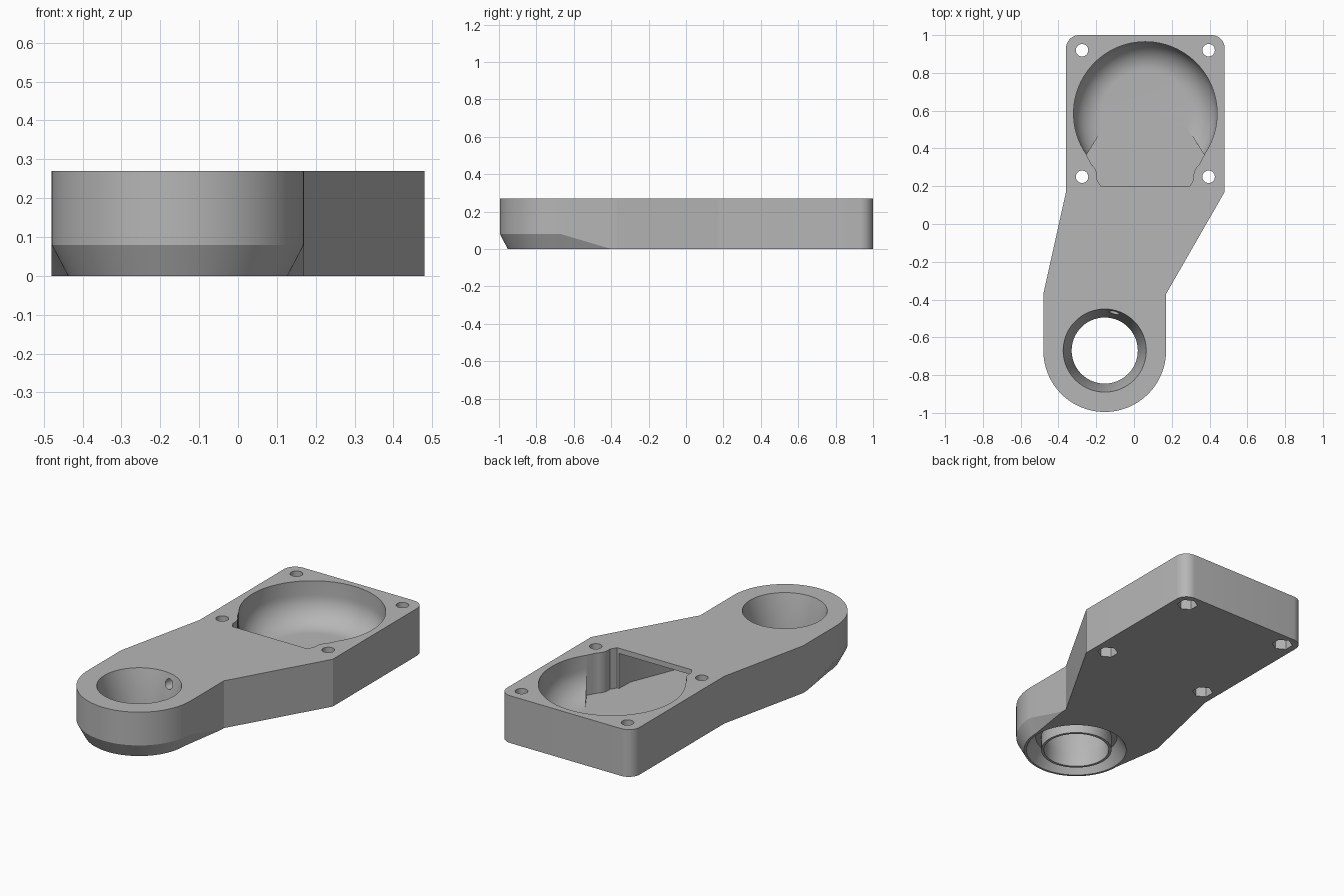
import bpy, bmesh, math
from mathutils import Vector, Matrix

H = 0.27                               # plate thickness
FLOOR = 0.04                           # pocket floor height
BORE = Vector((-0.155, -0.67, 0))      # ring end centre
PLATE = Vector((0.06, 0.585, 0))       # square end centre

cube = bpy.data.objects.get("Cube")
if cube:
    bpy.data.objects.remove(cube, do_unlink=True)

grey = bpy.data.materials.new("plain grey")
grey.use_nodes = True
colour = (0.47, 0.47, 0.47, 1)
grey.diffuse_color = colour
grey.node_tree.nodes["Principled BSDF"].inputs["Base Color"].default_value = colour


def finish(bm, name):
    bmesh.ops.remove_doubles(bm, verts=bm.verts, dist=1e-5)
    bmesh.ops.recalc_face_normals(bm, faces=bm.faces)
    mesh = bpy.data.meshes.new(name)
    bm.to_mesh(mesh)
    bm.free()
    mesh.materials.append(grey)
    obj = bpy.data.objects.new(name, mesh)
    bpy.context.collection.objects.link(obj)
    return obj


def arc(centre, radius, start, end, steps):
    angles = [math.radians(start + (end - start) * i / steps) for i in range(steps + 1)]
    return [(centre[0] + radius * math.cos(a), centre[1] + radius * math.sin(a)) for a in angles]


def lathe(name, profile, centre, steps=96):
    """Solid of revolution about the vertical line through centre."""
    bm = bmesh.new()
    verts = [bm.verts.new((r, 0, z)) for r, z in profile]
    edges = [bm.edges.new((a, b)) for a, b in zip(verts, verts[1:] + verts[:1])
             if a.co.x > 0 or b.co.x > 0]
    bmesh.ops.spin(bm, geom=verts + edges, cent=(0, 0, 0), axis=(0, 0, 1),
                   angle=math.tau, steps=steps)
    bmesh.ops.translate(bm, verts=bm.verts, vec=centre)
    return finish(bm, name)


def prism(name, outline, low, high):
    bm = bmesh.new()
    face = bm.faces.new([bm.verts.new((x, y, low)) for x, y in outline])
    new = bmesh.ops.extrude_face_region(bm, geom=[face])["geom"]
    bmesh.ops.translate(bm, vec=(0, 0, high - low),
                        verts=[v for v in new if isinstance(v, bmesh.types.BMVert)])
    return finish(bm, name)


def rod(name, start, end, radius, sides):
    bm = bmesh.new()
    axis = end - start
    bmesh.ops.create_cone(bm, cap_ends=True, segments=sides, radius1=radius,
                          radius2=radius, depth=axis.length)
    turn = axis.to_track_quat('Z', 'Y').to_matrix().to_4x4()
    bm.transform(Matrix.Translation((start + end) / 2) @ turn)
    return finish(bm, name)


def mirrored(half):
    return half + [(2 * PLATE.x - x, y) for x, y in reversed(half)]


# Arm body: ring end with a chamfered underside, slanted neck, rounded square end
tip = arc(BORE, 0.325, 180, 360, 64)
tip_low = arc(BORE, 0.283, 180, 360, 64)
rest = [(0.17, -0.4), (0.17, -0.37), (0.48, 0.17)]
rest += arc((0.41, 0.93), 0.07, 0, 90, 10) + arc((-0.29, 0.93), 0.07, 90, 180, 10)
rest += [(-0.36, 0.17), (-0.48, -0.37), (-0.48, -0.4)]
bm = bmesh.new()
columns = []
for (x, y), (lx, ly) in zip(tip, tip_low):
    columns.append((bm.verts.new((lx, ly, 0)), bm.verts.new((x, y, 0.08)),
                    bm.verts.new((x, y, H))))
for x, y in rest:
    foot = bm.verts.new((x, y, 0))
    columns.append((foot, foot, bm.verts.new((x, y, H))))
for a, b in zip(columns, columns[1:] + columns[:1]):
    bm.faces.new((a[1], b[1], b[2], a[2]))
    chamfer = list(dict.fromkeys((a[0], b[0], b[1], a[1])))
    if len(chamfer) > 2:
        bm.faces.new(chamfer)
bm.faces.new([c[2] for c in columns])
bm.faces.new([c[0] for c in reversed(columns)])
body = finish(bm, "arm_body")

cutters = []

# Tapered bore and the groove around its lower lip
cutters.append(lathe("bore_cutter", [(0, -0.05), (0.175, -0.05), (0.175, 0.08),
                                     (0.227, 0.3), (0, 0.3)], BORE))
cutters.append(lathe("groove_cutter", [(0.19, -0.02), (0.283, -0.02),
                                       (0.22, 0.08), (0.19, 0.08)], BORE))

# Round pocket with a filleted floor
fillet = arc((0.23, FLOOR + 0.15), 0.15, -90, 0, 14)
cutters.append(lathe("pocket_cutter", [(0, FLOOR)] + fillet + [(0.38, 0.3), (0, 0.3)], PLATE))

# Pocket mouth curving round the two front screw bosses
mouth = [(-0.13, 0.56), (-0.252, 0.365), (-0.235, 0.335)]
mouth += arc((-0.28, 0.25), 0.085, 50, -10, 8) + [(-0.175, 0.2)]
cutters.append(prism("mouth_cutter", mirrored(mouth), FLOOR, 0.3))

# Covered channel running from the pocket into the arm
channel = [(-0.165, 0.26), (-0.17, 0.15), (-0.25, -0.22), (0.15, -0.22), (0.28, 0.1), (0.285, 0.26)]
cutters.append(prism("channel_cutter", channel, FLOOR, 0.24))

# Small passage from bore to channel
height = Vector((0, 0, 0.215))
cutters.append(rod("passage_cutter", BORE + height, Vector((0.02, 0.05, 0)) + height, 0.028, 24))

# Screw holes with hexagonal nut recesses below
for sx in (-1, 1):
    for sy in (-1, 1):
        spot = PLATE + Vector((0.335 * sx, 0.335 * sy, 0))
        up = Vector((0, 0, 1))
        cutters.append(rod("screw_cutter", spot - up * 0.05, spot + up * 0.32, 0.033, 32))
        cutters.append(rod("nut_cutter", spot - up * 0.05, spot + up * 0.08, 0.055, 6))

bpy.ops.object.select_all(action='DESELECT')
bpy.context.view_layer.objects.active = body
body.select_set(True)
for cutter in cutters:
    cutter.hide_render = True
    mod = body.modifiers.new("cut", 'BOOLEAN')
    mod.operation = 'DIFFERENCE'
    mod.solver = 'EXACT'
    mod.object = cutter
    bpy.ops.object.modifier_apply(modifier=mod.name)
    bpy.data.objects.remove(cutter, do_unlink=True)

bpy.ops.object.shade_smooth_by_angle(angle=math.radians(25))
